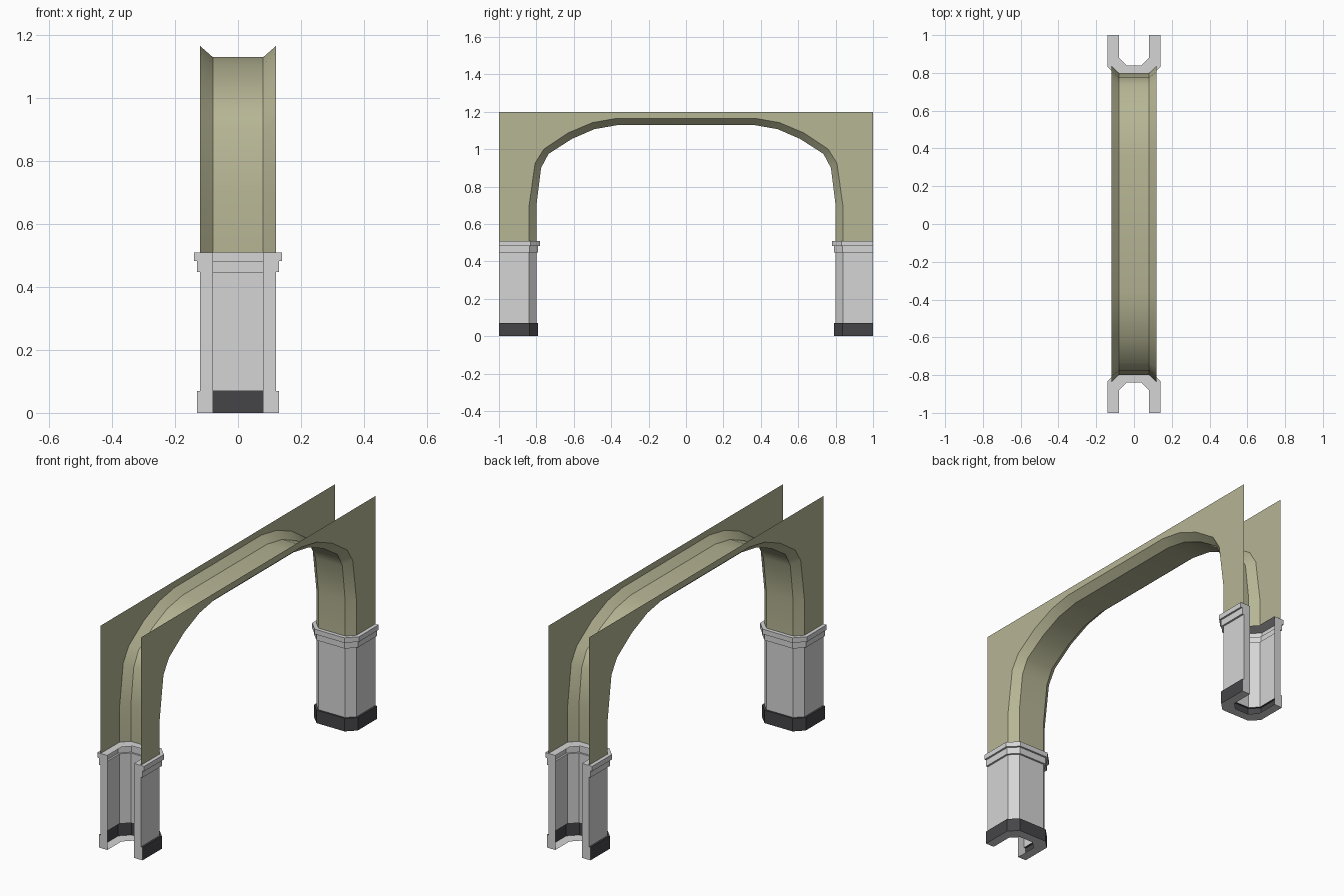
import bpy, bmesh
from mathutils import Vector

if "Cube" in bpy.data.objects:
    bpy.data.objects.remove(bpy.data.objects["Cube"])


def material(name, rgb):
    m = bpy.data.materials.new(name)
    m.diffuse_color = (*rgb, 1)
    m.use_nodes = True
    m.node_tree.nodes["Principled BSDF"].inputs["Base Color"].default_value = m.diffuse_color
    return m


OLIVE = material("olive_plaster", (0.47, 0.465, 0.30))
GREY = material("pale_grey_stone", (0.66, 0.66, 0.66))
DARK = material("dark_plinth", (0.06, 0.06, 0.066))


def face(bm, pts, direction, mat=0):
    """Add a face whose normal looks along the given direction."""
    f = bm.faces.new([bm.verts.new(p) for p in pts])
    f.normal_update()
    if f.normal.dot(Vector(direction)) < 0:
        f.normal_flip()
    f.material_index = mat


def finish(bm, name, mats):
    bmesh.ops.remove_doubles(bm, verts=bm.verts, dist=0.0005)
    me = bpy.data.meshes.new(name)
    bm.to_mesh(me)
    bm.free()
    for m in mats:
        me.materials.append(m)
    ob = bpy.data.objects.new(name, me)
    bpy.context.collection.objects.link(ob)
    return ob


# Arch curves, half of each as (y, z), then mirrored
def mirrored(half):
    return half + [(-y, z) for y, z in reversed(half)]


outer = mirrored([(0.84, 0.51), (0.84, 0.69), (0.807, 0.925), (0.76, 1.0),
                  (0.63, 1.087), (0.50, 1.142), (0.37, 1.165)])
inner = mirrored([(0.80, 0.51), (0.80, 0.70), (0.775, 0.90), (0.735, 0.975),
                  (0.61, 1.055), (0.49, 1.107), (0.36, 1.13)])

# Arch side walls: thin sheets with the opening cut out
for side, label in ((1, "right"), (-1, "left")):
    bm = bmesh.new()
    outline = outer + [(-1, 0.51), (-1, 1.2), (1, 1.2), (1, 0.51)]
    face(bm, [(0.12 * side, y, z) for y, z in outline], (side, 0, 0))
    finish(bm, "arch_wall_" + label, [OLIVE])

# Arch underside with its bevelled edges
bm = bmesh.new()
strips = [(-0.12, outer), (-0.08, inner), (0.08, inner), (0.12, outer)]
for (xa, ca), (xb, cb) in zip(strips, strips[1:]):
    for i in range(len(ca) - 1):
        pts = [(xa, *ca[i]), (xa, *ca[i + 1]), (xb, *cb[i + 1]), (xb, *cb[i])]
        mid_y = (ca[i][0] + ca[i + 1][0]) / 2
        mid_z = (ca[i][1] + ca[i + 1][1]) / 2
        face(bm, pts, (0, -mid_y, 0.4 - mid_z))
soffit = finish(bm, "arch_underside", [OLIVE])
bpy.context.view_layer.objects.active = soffit
soffit.select_set(True)
bpy.ops.object.shade_smooth_by_angle(angle=0.6)


# Pillar plan: a chamfered U, grown outwards by d
def plan(d):
    k = 0.414 * d
    half = [(0.12 + d, 1.0), (0.12 + d, 0.84 - k), (0.08 + k, 0.80 - d)]
    return half + [(-x, y) for x, y in reversed(half)]


hole = [(0.08, 1.0), (0.08, 0.88), (0.04, 0.84),
        (-0.04, 0.84), (-0.08, 0.88), (-0.08, 1.0)]
# (growth, height) steps: plinth, shaft, two cap mouldings
levels = [(0.01, 0), (0.01, 0.07), (0, 0.07), (0, 0.447),
          (0.01, 0.447), (0.01, 0.483), (0.02, 0.483), (0.02, 0.51)]

for s, label in ((-1, "front"), (1, "back")):
    bm = bmesh.new()
    # Stepped outer shell
    for (da, za), (db, zb) in zip(levels, levels[1:]):
        pa, pb = plan(da), plan(db)
        for i in range(5):
            a, b, c, e = pa[i], pa[i + 1], pb[i + 1], pb[i]
            pts = [(a[0], s * a[1], za), (b[0], s * b[1], za),
                   (c[0], s * c[1], zb), (e[0], s * e[1], zb)]
            mx, my = (a[0] + b[0]) / 2, (a[1] + b[1]) / 2 - 1
            if zb > za:
                direction = (mx, s * my, 0)
            else:
                direction = (0, 0, da - db)
            face(bm, pts, direction, 1 if zb <= 0.07 else 0)
    # Top and bottom rims
    for (d, z), up in ((levels[-1], 1), (levels[0], -1)):
        p = plan(d)
        for i in range(5):
            quad = [p[i], p[i + 1], hole[i + 1], hole[i]]
            face(bm, [(x, s * y, z) for x, y in quad], (0, 0, up))
    # End faces of the two legs
    for side in (1, -1):
        pts = [(side * (0.12 + d), s, z) for d, z in levels]
        pts += [(side * 0.08, s, 0.51), (side * 0.08, s, 0)]
        face(bm, pts, (0, s, 0))
    finish(bm, "pillar_" + label, [GREY, DARK])
